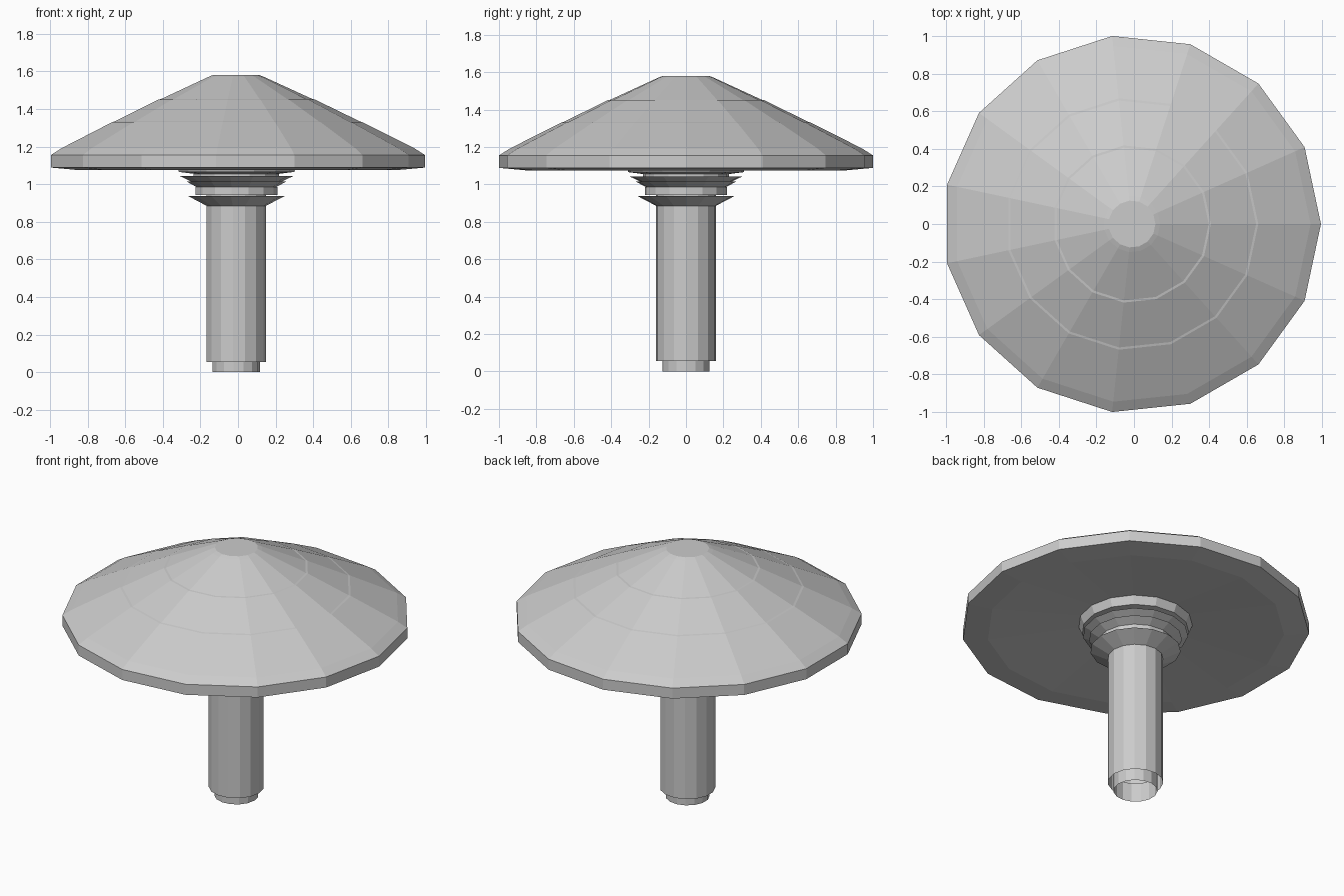
import bpy
import bmesh
from math import cos, sin, tau

cube = bpy.data.objects.get("Cube")
if cube:
    bpy.data.objects.remove(cube)

SIDES = 15
CENTRE_X = -0.011

grey = bpy.data.materials.new("plain grey")
grey.use_nodes = True
COLOUR = (0.6, 0.6, 0.6, 1)
grey.diffuse_color = COLOUR
grey.node_tree.nodes["Principled BSDF"].inputs["Base Color"].default_value = COLOUR


def lathe(name, profile):
    """Spin (radius, height) points, listed top to bottom, into a faceted shell."""
    bm = bmesh.new()
    rings = []
    for r, z in profile:
        if r == 0:
            rings.append([bm.verts.new((0, 0, z))] * SIDES)
        else:
            rings.append([bm.verts.new((r * cos(tau * i / SIDES), r * sin(tau * i / SIDES), z))
                          for i in range(SIDES)])
    for upper, lower in zip(rings, rings[1:]):
        for i in range(SIDES):
            j = (i + 1) % SIDES
            corners = [upper[i], lower[i], lower[j], upper[j]]
            bm.faces.new(list(dict.fromkeys(corners)))
    mesh = bpy.data.meshes.new(name)
    bm.to_mesh(mesh)
    bm.free()
    mesh.materials.append(grey)
    obj = bpy.data.objects.new(name, mesh)
    obj.location.x = CENTRE_X
    bpy.context.collection.objects.link(obj)
    return obj


# Broad cap: flat crown, three shallow lips, upright rim and hollowed underside
lathe("cap", [(0, 1.58), (0.125, 1.58), (0.15, 1.57),
              (0.408, 1.452), (0.42, 1.45),
              (0.66, 1.333), (0.672, 1.33),
              (0.95, 1.19), (1.005, 1.155), (1.005, 1.088),
              (0.86, 1.075), (0.33, 1.115), (0, 1.115)])

# Stacked collar under the cap, each ring tapering downward
lathe("upper_collar", [(0.33, 1.115), (0.31, 1.065), (0.23, 1.055), (0.23, 1.043)])
lathe("first_flared_ring", [(0.23, 1.043), (0.305, 1.043), (0.24, 1.012)])
lathe("second_flared_ring", [(0.23, 1.015), (0.27, 1.015), (0.215, 0.985)])
lathe("collar_band", [(0.19, 0.985), (0.22, 0.985), (0.22, 0.942), (0.18, 0.942)])
lathe("lower_flared_ring", [(0.16, 0.938), (0.262, 0.938), (0.16, 0.885)])

# Open tubes of the stem
lathe("stem", [(0.16, 1.06), (0.16, 0.055)])
lathe("stem_foot", [(0.127, 0.12), (0.127, 0)])
